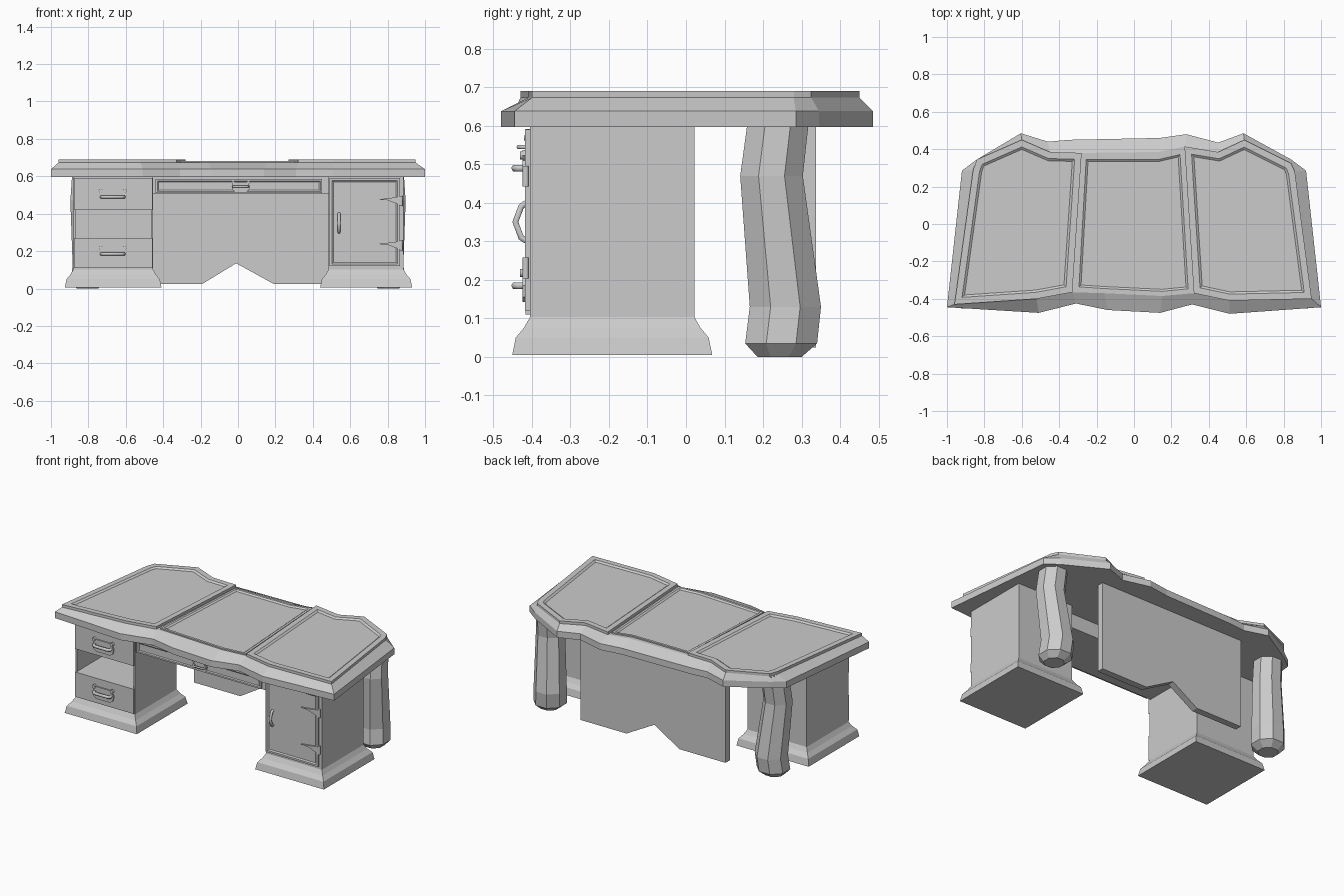
import bpy, bmesh
from math import sin, cos, pi

if "Cube" in bpy.data.objects:
    bpy.data.objects.remove(bpy.data.objects["Cube"])


def finish(bm, name):
    bmesh.ops.recalc_face_normals(bm, faces=bm.faces)
    me = bpy.data.meshes.new(name)
    bm.to_mesh(me)
    bm.free()
    ob = bpy.data.objects.new(name, me)
    bpy.context.collection.objects.link(ob)
    return ob


def loft(name, rings):
    bm = bmesh.new()
    vs = [[bm.verts.new(p) for p in r] for r in rings]
    n = len(vs[0])
    for a, b in zip(vs, vs[1:]):
        for i in range(n):
            j = (i + 1) % n
            bm.faces.new((a[i], a[j], b[j], b[i]))
    bm.faces.new(vs[0][::-1])
    bm.faces.new(vs[-1])
    return finish(bm, name)


def rect(x0, x1, y0, y1, z, o=0):
    return [(x0 - o, y0 - o, z), (x1 + o, y0 - o, z), (x1 + o, y1 + o, z), (x0 - o, y1 + o, z)]


def box(name, x0, x1, y0, y1, z0, z1):
    return loft(name, [rect(x0, x1, y0, y1, z0), rect(x0, x1, y0, y1, z1)])


def plate(name, pts, y0, y1):
    """Outline in x,z given thickness along y."""
    return loft(name, [[(x, y, z) for x, z in pts] for y in (y0, y1)])


def framed(name, ring0, ring1, rim, step, depth):
    """Slab whose far face carries a raised rim around a sunken field."""
    ob = loft(name, [ring0, ring1])
    bm = bmesh.new()
    bm.from_mesh(ob.data)
    bm.faces.ensure_lookup_table()
    face = [bm.faces[-1]]
    bmesh.ops.inset_individual(bm, faces=face, thickness=rim, use_even_offset=True)
    bmesh.ops.inset_individual(bm, faces=face, thickness=step, depth=-depth, use_even_offset=True)
    bm.to_mesh(ob.data)
    bm.free()
    return ob


def front_panel(name, x0, x1, z0, z1, y0, y1, rim, step, depth):
    pts = [(x0, z0), (x1, z0), (x1, z1), (x0, z1)]
    return framed(name, [(x, y0, z) for x, z in pts], [(x, y1, z) for x, z in pts], rim, step, depth)


def rod(name, pts, r):
    cu = bpy.data.curves.new(name, 'CURVE')
    cu.dimensions = '3D'
    cu.bevel_depth = r
    cu.bevel_resolution = 1
    cu.use_fill_caps = True
    sp = cu.splines.new('POLY')
    sp.points.add(len(pts) - 1)
    for p, c in zip(sp.points, pts):
        p.co = (*c, 1)
    ob = bpy.data.objects.new(name, cu)
    bpy.context.collection.objects.link(ob)
    return ob


# Desk top: lower outline paired with the chamfered upper outline
outline = [(-1, -.445, -.96, -.43), (-.51, -.475, -.52, -.40), (-.31, -.425, -.33, -.365),
           (-.14, -.46, -.16, -.37), (.14, -.475, .15, -.385), (.31, -.43, .32, -.37),
           (.51, -.48, .51, -.41), (1, -.445, .95, -.40), (.92, .285, .86, .28),
           (.84, .345, .84, .325), (.585, .485, .59, .45), (.45, .435, .45, .385),
           (.28, .48, .27, .415), (.14, .46, .13, .385), (-.35, .45, -.28, .38),
           (-.46, .44, -.45, .385), (-.605, .485, -.60, .45), (-.84, .345, -.84, .345),
           (-.92, .285, -.86, .29)]
low = [(p[0], p[1]) for p in outline]
high = [(p[2], p[3]) for p in outline]
loft("desk_top", [[(x, y, .597) for x, y in low], [(x, y, .638) for x, y in low],
                  [(x, y, .673) for x, y in high]])

# Three framed writing panels
left_panel = high[0:3] + high[14:19]
right_panel = high[5:13]
middle_panel = [(-.31, -.35), (-.16, -.36), (.15, -.375), (.305, -.36), (.26, .39), (.13, .36), (-.27, .36)]
for name, pts, z in (("left_top_panel", left_panel, .69), ("right_top_panel", right_panel, .69),
                     ("middle_top_panel", middle_panel, .681)):
    framed(name, [(x, y, .66) for x, y in pts], [(x, y, z) for x, y in pts],
           .035 if z > .685 else .015, .012, .009)

# Pedestal bases
F, B = -.405, .022
for side, x0, x1 in (("left", -.88, -.455), ("right", .485, .885)):
    loft(side + "_pedestal_base", [rect(x0, x1, F, B, z, o) for z, o in
                                   ((.005, .046), (.05, .037), (.075, .016), (.103, 0))])

# Left pedestal with open shelf between two drawers
box("left_lower_body", -.88, -.455, F, B, .10, .27)
box("left_upper_body", -.88, -.455, F, B, .42, .60)
box("left_outer_wall", -.88, -.87, F, B, .27, .42)
box("left_inner_wall", -.465, -.455, F, B, .27, .42)
box("left_back_wall", -.87, -.465, B - .01, B, .27, .42)
box("upper_drawer_front", -.878, -.457, -.416, F, .42, .592)
box("lower_drawer_front", -.878, -.457, -.416, F, .11, .27)

# Right pedestal with door, hinges and handle
box("right_body", .485, .885, F, B, .10, .60)
front_panel("door", .49, .865, .12, .59, F, -.418, .012, .008, .006)
for z in (.23, .468):
    plate("hinge_leaf", [(.745, z + .008), (.80, z + .004), (.83, z - .008), (.87, z - .022),
                         (.87, z + .024), (.83, z + .018)], -.422, -.41)
    rod("hinge_pin", [(.872, -.416, z - .026), (.872, -.416, z + .028)], .009)
rod("door_handle", [(.54, -.415, .302), (.54, -.428, .31), (.54, -.443, .35),
                    (.54, -.428, .39), (.54, -.415, .40)], .009)

# Center drawer
box("center_drawer_body", -.455, .485, F + .01, -.05, .505, .60)
front_panel("center_drawer_front", -.44, .45, .51, .585, F + .01, -.408, .01, .006, .005)


# Drawer pulls: eared back plate, knobs and a projecting bail
def pull(x, z, s, y):
    half = [(.05, -.048), (.068, -.035), (.075, -.005), (.066, .015), (.078, .028), (.066, .042), (.048, .03)]
    pts = [(x + a * s, z + b * s) for a, b in half] + [(x - a * s, z + b * s) for a, b in half[::-1]]
    plate("pull_plate", pts, y - .008, y + .004)
    for k in (-1, 1):
        rod("pull_knob", [(x + k * .064 * s, y, z + .028 * s), (x + k * .064 * s, y - .015, z + .028 * s)], .012 * s)
    rod("pull_bail", [(x + a * s, y - d, z - .005) for a, d in
                      ((-.055, 0), (-.06, .02), (-.045, .028), (.045, .028), (.06, .02), (.055, 0))], .01 * s)


pull(-.67, .495, 1, -.416)
pull(-.67, .19, 1, -.416)
pull(.015, .55, .65, -.406)

# Modesty panel with notched lower edge
plate("modesty_panel", [(-.52, .025), (-.19, .025), (-.01, .135), (.19, .025), (.52, .025),
                        (.52, .60), (-.52, .60)], .295, .338)

# Curved octagonal rear legs
for k, side in ((-1, "left"), (1, "right")):
    loft(side + "_rear_leg", [[(k * (x + r * cos(a)), y + r * sin(a), z)
                               for a in [(i + .5) * pi / 4 for i in range(8)]]
                              for x, y, z, r in ((.805, .243, 0, .062), (.80, .247, .035, .101),
                                                 (.792, .258, .13, .1), (.815, .222, .47, .088),
                                                 (.808, .238, .60, .086))])
